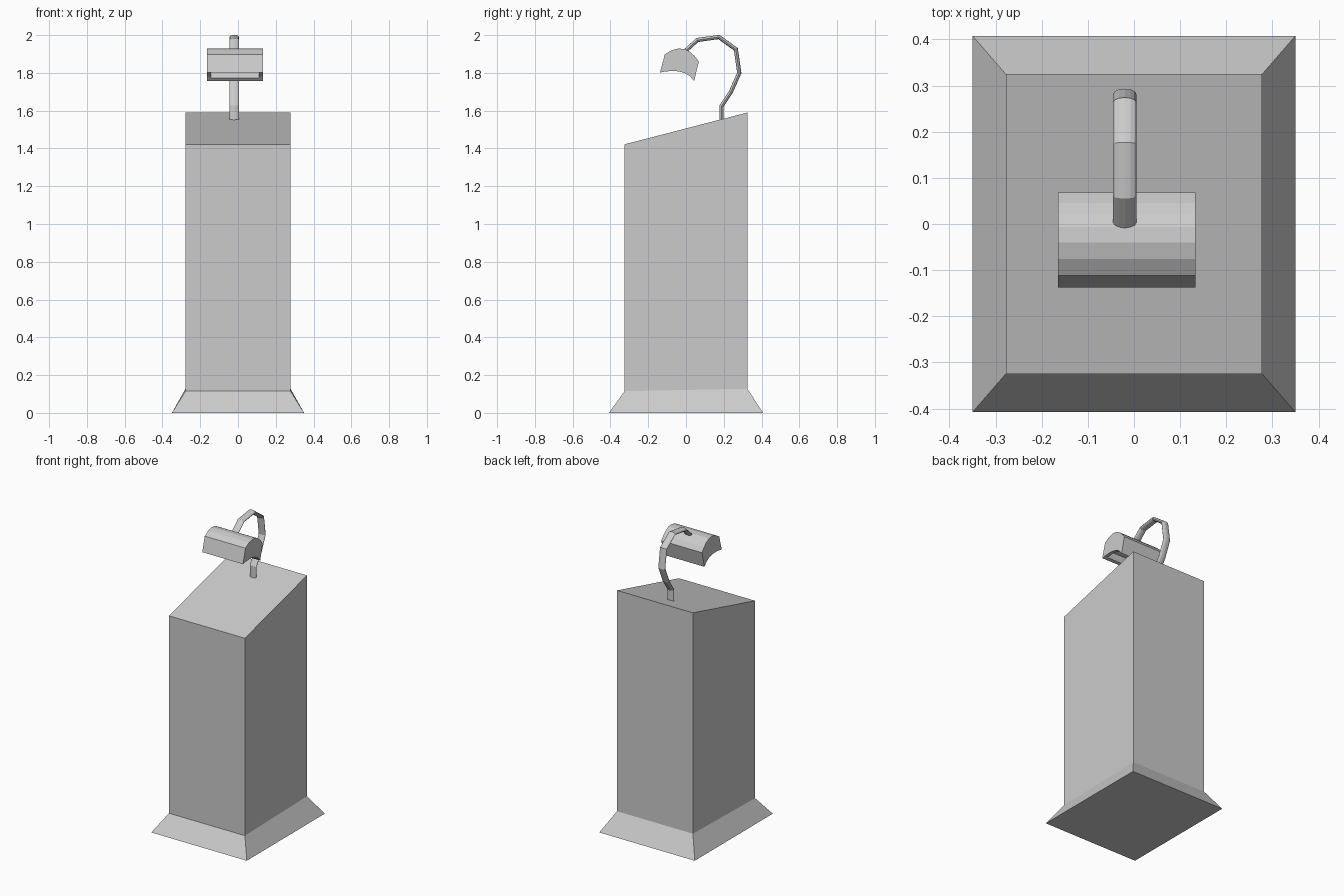
import bpy, bmesh, math
from mathutils import Vector

if "Cube" in bpy.data.objects:
    bpy.data.objects.remove(bpy.data.objects["Cube"])

CX = -0.016  # lamp centre line


def make_object(name, verts, faces):
    me = bpy.data.meshes.new(name)
    me.from_pydata(verts, [], faces)
    bm = bmesh.new()
    bm.from_mesh(me)
    bmesh.ops.recalc_face_normals(bm, faces=bm.faces)
    bm.to_mesh(me)
    bm.free()
    ob = bpy.data.objects.new(name, me)
    bpy.context.collection.objects.link(ob)
    return ob


def loft(name, rings):
    """Join equal-sized rings of points and cap both ends."""
    n = len(rings[0])
    verts = [p for r in rings for p in r]
    faces = [(k * n + i, k * n + (i + 1) % n, (k + 1) * n + (i + 1) % n, (k + 1) * n + i)
             for k in range(len(rings) - 1) for i in range(n)]
    last = (len(rings) - 1) * n
    faces += [tuple(range(n)), tuple(range(last, last + n))]
    return make_object(name, verts, faces)


def extrude_x(name, profile, x0, x1):
    return loft(name, [[(x, y, z) for y, z in profile] for x in (x0, x1)])


def rect(hx, hy, z_front, z_back):
    return [(-hx, -hy, z_front), (hx, -hy, z_front), (hx, hy, z_back), (-hx, hy, z_back)]


# Pedestal with flared foot and sloping top
loft("pedestal", [rect(0.35, 0.408, 0, 0),
                  rect(0.278, 0.325, 0.115, 0.128),
                  rect(0.278, 0.325, 1.422, 1.59)])

# Flattened gooseneck arm swept along a path in the side plane
path = [Vector(p) for p in [(0.188, 1.535), (0.188, 1.625), (0.238, 1.70), (0.282, 1.80),
                            (0.264, 1.925), (0.174, 1.99), (0.06, 1.974), (-0.008, 1.912)]]
SIDES = 12
rings = []
for i, p in enumerate(path):
    d0 = (p - path[i - 1]).normalized() if i else None
    d1 = (path[i + 1] - p).normalized() if i < len(path) - 1 else d0
    d0 = d0 or d1
    t = (d0 + d1).normalized()
    normal = Vector((t.y, -t.x)) / t.dot(d1)
    ring = []
    for k in range(SIDES):
        a = 2 * math.pi * k / SIDES
        q = p + normal * 0.011 * math.sin(a)
        ring.append((CX - 0.004 + 0.025 * math.cos(a), q.x, q.y))
    rings.append(ring)
loft("gooseneck_arm", rings)

# Lamp head: curved top and underside
top = [(-0.138, 1.802), (-0.112, 1.898), (-0.076, 1.92), (-0.04, 1.929), (-0.006, 1.926),
       (0.022, 1.911), (0.046, 1.889), (0.068, 1.86)]
under = [(0.043, 1.757), (0.021, 1.782), (-0.006, 1.799), (-0.038, 1.808),
         (-0.07, 1.81), (-0.104, 1.808)]
head = extrude_x("lamp_head", top + under, CX - 0.149, CX + 0.149)

# Recess in the underside of the head
inner = [(0.029, 1.773)] + under[1:-1] + [(-0.116, 1.807)]
up = Vector((0.25, 0.97))
shift = lambda pts, d: [tuple(Vector(p) + up * d) for p in pts]
cutter = extrude_x("recess_cutter", shift(inner, 0.04) + shift(inner, -0.05)[::-1],
                   CX - 0.127, CX + 0.127)
cutter.hide_render = True
cutter.hide_viewport = False
cutter.display_type = 'WIRE'
mod = head.modifiers.new("recess", 'BOOLEAN')
mod.operation = 'DIFFERENCE'
mod.solver = 'EXACT'
mod.object = cutter
